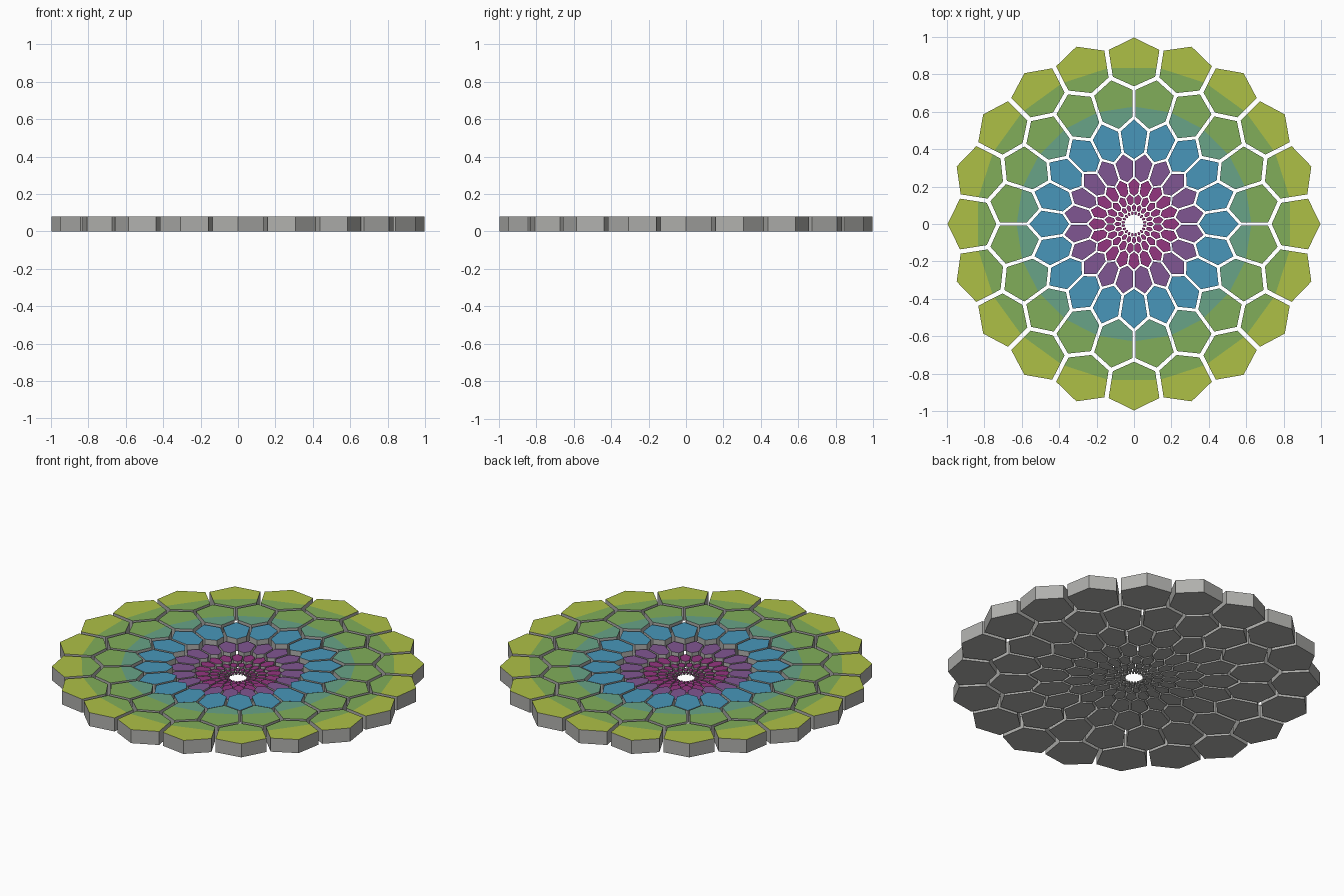
import bpy, bmesh, math
from mathutils import Vector

if "Cube" in bpy.data.objects:
    bpy.data.objects.remove(bpy.data.objects["Cube"])


def make_mat(name, rgb):
    lin = [((c / 255 + 0.055) / 1.055) ** 2.4 for c in rgb]
    m = bpy.data.materials.new(name)
    m.diffuse_color = (*lin, 1)
    m.use_nodes = True
    m.node_tree.nodes["Principled BSDF"].inputs["Base Color"].default_value = m.diffuse_color
    return m


MATS = [make_mat("grey_side", (176, 176, 173)),
        make_mat("yellow_green", (174, 192, 70)),
        make_mat("leaf_green", (129, 174, 90)),
        make_mat("teal_green", (104, 164, 135)),
        make_mat("lake_blue", (72, 150, 186)),
        make_mat("soft_purple", (128, 86, 146)),
        make_mat("deep_magenta", (148, 54, 128))]

# Radii of the outer tips and the shoulders of each hexagon ring
TIP = [1.011, 0.79, 0.57, 0.385, 0.25, 0.165, 0.11, 0.073, 0.05]
SHOULDER = [0.95, 0.725, 0.505, 0.34, 0.22, 0.145, 0.097, 0.064, 0.043]
COUNT = 20
HALF = math.pi / COUNT

# Per ring: (outer colour, inner colour, radius of the colour change)
COLOURS = [(1, 2, 0.835), (2, 3, 0.62), (4, 4, 0), (5, 5, 0)] + [(6, 6, 0)] * 4


def polar(r, a):
    return Vector((r * math.cos(a), r * math.sin(a)))


def inset(pts, gaps):
    # move every edge of a counter-clockwise outline inward by its own gap
    lines = []
    for i, p in enumerate(pts):
        q = pts[(i + 1) % len(pts)]
        d = (q - p).normalized()
        n = Vector((-d.y, d.x))
        lines.append((p + n * gaps[i], d))
    out = []
    for i in range(len(pts)):
        (p, d), (q, e) = lines[i - 1], lines[i]
        w = q - p
        t = (w.x * e.y - w.y * e.x) / (d.x * e.y - d.y * e.x)
        out.append(p + d * t)
    return out


def cell(bm, ring, angle):
    T, S, T2, S2 = TIP[ring], SHOULDER[ring], TIP[ring + 1], SHOULDER[ring + 1]
    pts = [polar(T, 0), polar(S, HALF), polar(T2, HALF),
           polar(S2, 0), polar(T2, -HALF), polar(S, -HALF)]
    gaps = []
    for i, p in enumerate(pts):
        r = (p + pts[(i + 1) % 6]).length / 2
        gaps.append(0.0025 + 0.0105 * r)
    pts = inset(pts, gaps)
    c, s = math.cos(angle), math.sin(angle)
    pts = [Vector((p.x * c - p.y * s, p.x * s + p.y * c)) for p in pts]
    # cells get thinner towards the centre
    h = min(0.08, 0.16 * (T + S2) / 2)
    low = [bm.verts.new((p.x, p.y, 0)) for p in pts]
    high = [bm.verts.new((p.x, p.y, h)) for p in pts]
    bm.faces.new(low[::-1])
    for i in range(6):
        j = (i + 1) % 6
        bm.faces.new((low[i], low[j], high[j], high[i]))
    top = bm.faces.new(high)
    outer, inner, split = COLOURS[ring]
    top.material_index = outer
    # cut the top where the colour changes
    if split:
        axis = Vector((c, s, 0))
        bmesh.ops.bisect_plane(bm, geom=[top] + list(top.edges) + list(top.verts),
                               plane_co=axis * split, plane_no=axis)
        touching = {f for v in high for f in v.link_faces}
        for f in touching:
            f.normal_update()
            if f.normal.z > 0.9:
                d = f.calc_center_median().dot(axis)
                f.material_index = outer if d > split else inner


# One object per ring, alternate rings turned by half a cell
for ring in range(len(TIP) - 1):
    bm = bmesh.new()
    for k in range(COUNT):
        cell(bm, ring, (2 * k + ring % 2) * HALF)
    bm.normal_update()
    name = "hexagon_ring_%d" % (ring + 1)
    me = bpy.data.meshes.new(name)
    bm.to_mesh(me)
    bm.free()
    for m in MATS:
        me.materials.append(m)
    bpy.context.collection.objects.link(bpy.data.objects.new(name, me))
